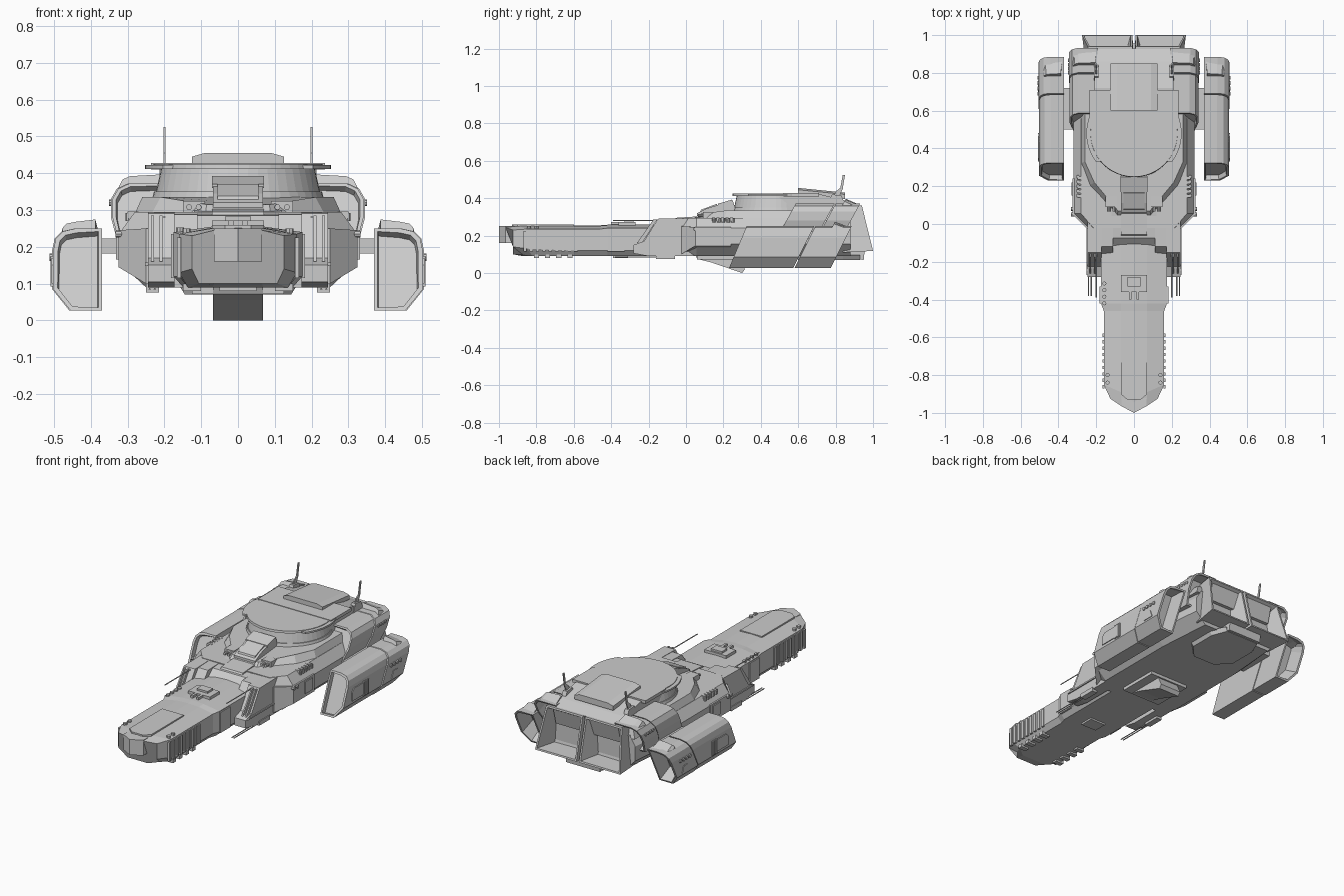
import bpy, bmesh, math
from mathutils import Vector


def finish(bm, name):
    bmesh.ops.recalc_face_normals(bm, faces=bm.faces[:])
    me = bpy.data.meshes.new(name)
    bm.to_mesh(me)
    bm.free()
    ob = bpy.data.objects.new(name, me)
    bpy.context.collection.objects.link(ob)
    return ob


def loft(name, rings, rims=(), both=False):
    """Join rings of points; rims = (cap index, rim width, taper, depth) makes that end hollow."""
    for s in ((1, -1) if both else (1,)):
        bm = bmesh.new()
        vs = [[bm.verts.new((p[0] * s, p[1], p[2])) for p in r] for r in rings]
        n = len(rings[0])
        for a, b in zip(vs, vs[1:]):
            for i in range(n):
                bm.faces.new((a[i], a[(i + 1) % n], b[(i + 1) % n], b[i]))
        caps = [bm.faces.new(vs[0]), bm.faces.new(vs[-1])]
        bmesh.ops.recalc_face_normals(bm, faces=bm.faces[:])
        for i, rim, taper, depth in rims:
            bmesh.ops.inset_region(bm, faces=[caps[i]], thickness=rim)
            bmesh.ops.inset_region(bm, faces=[caps[i]], thickness=taper, depth=-depth)
        finish(bm, name + (("_right" if s > 0 else "_left") if both else ""))


def side(name, yz, x0, x1, both=False):
    loft(name, [[(x, y, z) for y, z in yz] for x in (x0, x1)], both=both)


def deck(name, xy, z0, z1, grow=1.0):
    """Half outline (x >= 0, front to back) mirrored into a full deck plate."""
    full = xy + [(-x, y) for x, y in reversed(xy)]
    loft(name, [[(x, y, z0) for x, y in full], [(x * grow, y, z1) for x, y in full]])


def box(name, x0, x1, y0, y1, z0, z1, both=False):
    side(name, [(y0, z0), (y1, z0), (y1, z1), (y0, z1)], x0, x1, both)


def rod(name, a, b, r0, r1=None, n=8, both=False):
    a, b = Vector(a), Vector(b)
    q = (b - a).to_track_quat('Z', 'Y')
    rings = []
    for c, r in ((a, r0), (b, r1 or r0)):
        rings.append([c + q @ Vector((r * math.cos(2 * math.pi * i / n),
                                      r * math.sin(2 * math.pi * i / n), 0)) for i in range(n)])
    loft(name, rings, both=both)


def sheared(xz, y, k, zref, grow=0.0):
    return [(x + (grow if x > xz[0][0] else 0), y + k * (z - zref), z) for x, z in xz]


# Long bow: chamfered section, pointed tip and sloping chin
def bow(y, w, c, top, edge, low, chin, yc=0, yl=0):
    r = [(0, y, top + .003), (c, y + yc * .2, top), (w, y + yc, edge), (w, y + yc, low),
         (w * .85, y + yc + yl, chin), (c, y + yl, chin)]
    return r + [(0, y + yl, chin)] + [(-a, b, d) for a, b, d in reversed(r[1:])]


loft("bow_hull", [bow(-.975, .125, .065, .245, .23, .14, .10, .05, .05),
                  bow(-.90, .16, .07, .25, .235, .13, .09, .05, .03),
                  bow(-.60, .16, .07, .252, .235, .12, .09),
                  bow(-.46, .16, .07, .252, .235, .12, .09),
                  bow(-.42, .175, .07, .255, .24, .12, .09),
                  bow(.05, .175, .07, .255, .24, .12, .09)])
deck("bow_tip", [(.0, -1.0), (.065, -.965), (.065, -.92)], .16, .25)
deck("bow_top_plate", [(.035, -.93), (.07, -.90), (.07, -.60)], .245, .259)
for i in range(9):
    y = -.87 + i * .034
    box("bow_side_rib", .155, .166, y, y + .017, .115, .225, True)
for y in (-.80, -.74, -.68, -.62):
    box("bow_lower_lug", .10, .15, y - .014, y + .014, .08, .10, True)
for y in (-.84, -.80):
    rod("bow_hatch_stud", (.14, y, .235), (.14, y, .25), .011, both=True)
for i in range(4):
    rod("deck_stud", (-.157, -.42 + i * .035, .235), (-.157, -.42 + i * .035, .252), .011)
side("bow_side_hatch", [(-.42, .115), (-.33, .115), (-.33, .235), (-.42, .235)], .165, .182, True)
box("bow_belly_hatch", -.05, .05, -.39, -.31, .08, .1)

# Foredeck block with forked gun mount
box("foredeck_block", -.07, .07, -.36, -.27, .25, .272)
box("foredeck_cap", -.035, .035, -.33, -.28, .27, .283)
box("foredeck_prong", .012, .026, -.40, -.34, .258, .272, True)

# Sloped shoulders on either side of the bow
side("shoulder", [(-.28, .105), (-.28, .15), (-.225, .17), (-.15, .29), (.1, .295), (.1, .09), (-.2, .09)],
     .172, .245, True)
side("shoulder_inner", [(-.19, .20), (-.12, .288), (.1, .295), (.1, .2)], .11, .18, True)
side("neck_deck", [(-.12, .245), (-.075, .285), (.1, .30), (.1, .2)], -.12, .12)
side("neck_ramp", [(-.09, .25), (-.055, .295), (.1, .305), (.1, .25)], -.07, .07)
side("shoulder_ridge", [(-.27, .148), (-.02, .148), (-.02, .157), (-.25, .157)], .24, .252, True)
for x in (.205, .228):
    side("shoulder_slat", [(-.262, .16), (-.235, .16), (-.155, .285), (-.175, .285)], x, x + .008, True)
for x in (.226, .24):
    rod("low_gun_barrel", (x, -.38, .085), (x, -.1, .085), .003, n=6, both=True)
rod("high_gun_barrel", (.2, -.39, .281), (.2, -.14, .281), .003, n=6, both=True)
box("low_gun_mount", .215, .25, -.16, -.06, .076, .1, True)

# Main hull
sec = [(.25, .09), (.32, .155), (.32, .24), (.28, .295)]
sec = sec + [(-x, z) for x, z in reversed(sec)]
loft("main_hull", [[(x * .77, -.02, z) for x, z in sec], [(x, .055, z) for x, z in sec],
                   [(x, .55, z) for x, z in sec], [(x * .9, .88, z) for x, z in sec]])
loft("sponson", [[(.25, -.025, .10), (.25, -.025, .25), (.20, -.025, .25), (.20, -.025, .10)],
                 [(.325, .05, .145), (.325, .05, .245), (.2, .05, .25), (.2, .05, .10)],
                 [(.325, .24, .145), (.325, .24, .245), (.2, .24, .25), (.2, .24, .10)]], both=True)
box("sponson_hatch", .32, .331, .15, .22, .165, .235, True)
for y in (.05, .08):
    rod("sponson_stud", (.31, y, .235), (.333, y, .235), .01, both=True)
for i in range(5):
    rod("hull_stud", (.297, .15 + i * .025, .27), (.297, .15 + i * .025, .292), .009, both=True)
    box("hull_vent", .27, .30, .14 + i * .024, .155 + i * .024, .278, .296, True)

# Superstructure with round command deck
loft("superstructure_base",
     [[(x, y, .28) for x, y in ((-.09, .03), (.09, .03), (.24, .2), (.285, .32), (.285, .88), (-.285, .88),
                                (-.285, .32), (-.24, .2))],
      [(x, y, z) for x, y, z in ((-.085, .07, .315), (.085, .07, .315), (.21, .22, .335), (.26, .33, .335),
                                 (.26, .86, .335), (-.26, .86, .335), (-.26, .33, .335), (-.21, .22, .335))]])
rod("command_collar", (0, .48, .325), (0, .48, .35), .235, .228, 48)
rod("command_drum", (0, .48, .34), (0, .48, .415), .225, .208, 48)
rod("command_disc", (0, .48, .412), (0, .48, .425), .232, .23, 48)
arc = [math.radians(a) for a in range(-36, 37, 6)]
brim = [(.252 * math.cos(a), .48 + .252 * math.sin(a)) for a in arc]
deck("command_brim", brim, .412, .422)
side("aft_house", [(.5, .3), (.5, .41), (.72, .42), (.86, .385), (.93, .36), (.9, .25), (.6, .25)], -.21, .21)
box("aft_roof_plate", -.236, .236, .52, .71, .41, .428)
loft("aft_wing_block", [[(x, .60, z) for x, z in ((-.125, .42), (-.125, .445), (-.09, .455), (.09, .455),
                                                 (.125, .445), (.125, .42))],
                        [(x, .85, z) for x, z in ((-.125, .395), (-.125, .42), (-.09, .43), (.09, .43),
                                                 (.125, .42), (.125, .395))]])
side("antenna_fin", [(.77, .36), (.80, .435), (.825, .455), (.838, .525), (.85, .525), (.838, .45),
                     (.82, .41), (.83, .36)], .197, .203, True)
side("antenna_foot", [(.76, .37), (.78, .42), (.83, .415), (.85, .37)], .187, .213, True)

# Bridge wedge, windows, and little turrets
side("bridge", [(.06, .30), (.06, .32), (.11, .345), (.25, .388), (.27, .33), (.27, .30)], -.068, .068)
side("bridge_window", [(.075, .325), (.08, .338), (.165, .37), (.17, .35)], -.055, .055)
side("bridge_brow", [(.17, .36), (.17, .37), (.245, .392), (.255, .37)], -.071, .071)
box("turret_body", .09, .15, .09, .145, .29, .325, True)
for x in (.107, .133):
    rod("turret_barrel", (x, .065, .308), (x, .1, .308), .008, both=True)

# Belly wedge and rear belly plate
side("belly_wedge", [(.05, .095), (.06, .075), (.14, .055), (.30, 0), (.315, .02), (.28, .095)], -.068, .068)
box("belly_wedge_collar", -.125, .125, .06, .30, .072, .1)
deck("belly_plate", [(.08, .60), (.16, .68), (.16, .84), (.12, .93)], .095, .07, .9)
side("rear_belly_flap", [(.82, .12), (.82, .085), (.95, .07), (.955, .12)], -.11, .11)

# Upper engine pods: two sheared shells per side
up = [(.19, .20), (.19, .372), (.295, .372), (.325, .358), (.341, .33), (.341, .28), (.32, .20)]
loft("upper_pod_front", [sheared(up, .52, .55, .25), sheared(up, .728, .55, .25)], [(0, .01, .004, .02)], True)
loft("upper_pod_rear", [sheared(up, .734, .55, .25, .004), sheared(up, .865, .55, .25, .004)],
     [(1, .012, .01, .08)], True)
for i in range(4):
    rod("upper_pod_stud", (.33, .80 + i * .022, .32), (.35, .80 + i * .022, .32), .009, both=True)

# Outer engine pods on pylons
box("pylon", .28, .39, .50, .72, .182, .222, True)
lo = [(.37, .027), (.37, .25), (.44, .25), (.475, .242), (.495, .222), (.502, .19), (.502, .085), (.455, .027)]
loft("outer_pod_front", [sheared(lo, .24, .42, .05), sheared(lo, .585, .5, .05)], [(0, .013, .004, .025)], True)
loft("outer_pod_rear", [sheared(lo, .592, .5, .05, .003), sheared(lo, .785, .5, .05, .003)],
     [(1, .013, .012, .09)], True)
side("outer_pod_hatch", [(.33, .10), (.46, .10), (.46, .17), (.35, .17), (.33, .15)], .495, .507, True)
for i in range(4):
    box("outer_pod_grille", .495, .509, .435 + i * .013, .442 + i * .013, .092, .175, True)
    rod("outer_pod_stud", (.495, .69 + i * .028, .172), (.512, .69 + i * .028, .172), .01, both=True)
side("outer_pod_vent", [(.69, .095), (.76, .095), (.745, .135), (.71, .135)], .495, .509, True)

# Twin main nozzles, flared toward the bottom
loft("main_nozzle", [[(0, .84, .11), (.255, .84, .11), (.23, .84, .36), (0, .84, .36)],
                     [(.008, 1.0, .118), (.275, 1.0, .118), (.245, .94, .362), (.008, .94, .362)]],
     [(1, .014, .045, .11)], True)
